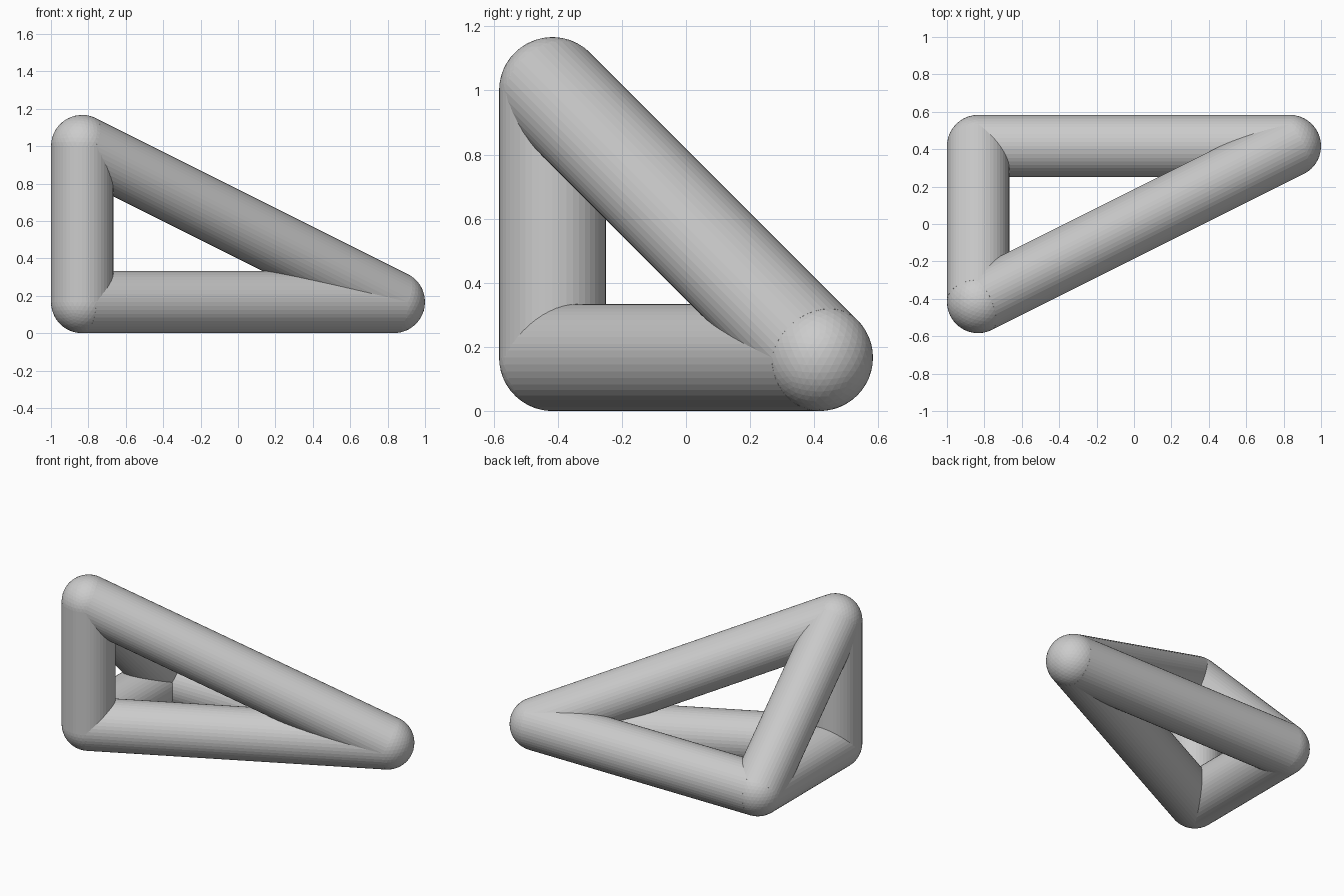
import bpy
from mathutils import Vector
from itertools import combinations

if "Cube" in bpy.data.objects:
    bpy.data.objects.remove(bpy.data.objects["Cube"])

R = 1 / 6            # bar radius
X, Y = 5 / 6, 5 / 12  # corner offsets

corners = {
    "right": Vector((X, Y, R)),
    "top": Vector((-X, -Y, 1.0)),
    "front": Vector((-X, -Y, R)),
    "back": Vector((-X, Y, R)),
}


def bar(name, a, b):
    d = b - a
    bpy.ops.mesh.primitive_cylinder_add(vertices=48, radius=R, depth=d.length,
                                        location=(a + b) / 2)
    o = bpy.context.object
    o.name = name
    o.rotation_euler = d.to_track_quat('Z', 'Y').to_euler()


# Rounded corner joints
for name, p in corners.items():
    bpy.ops.mesh.primitive_ico_sphere_add(subdivisions=4, radius=R, location=p)
    bpy.context.object.name = name + "_corner"

# Six round bars, one along every edge of the tetrahedron
for (na, a), (nb, b) in combinations(corners.items(), 2):
    bar(f"{na}_{nb}_bar", a, b)
